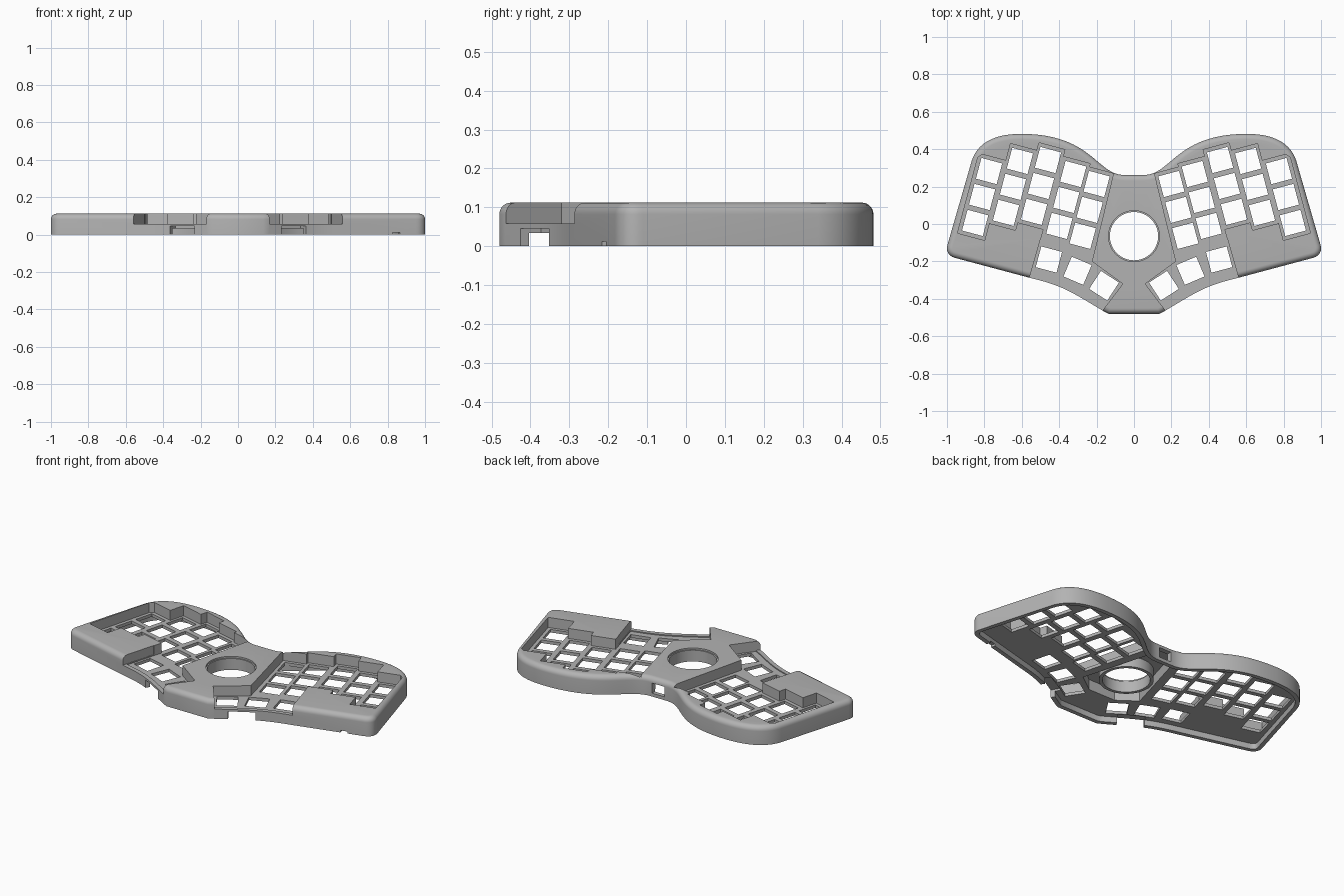
import bpy, bmesh
from math import sin, cos, pi, radians
from mathutils import Vector
from mathutils.geometry import interpolate_bezier

cube = bpy.data.objects.get("Cube")
if cube:
    bpy.data.objects.remove(cube, do_unlink=True)

HEIGHT, ROUND, FLOOR, LIP, UNDER = 0.112, 0.03, 0.052, 0.058, 0.034
TILT = radians(15)

grey = bpy.data.materials.new("light grey plastic")
grey.use_nodes = True
grey.diffuse_color = (0.45, 0.45, 0.45, 1)
grey.node_tree.nodes["Principled BSDF"].inputs["Base Color"].default_value = (0.45, 0.45, 0.45, 1)


# ---------- helpers ----------
def make_object(name, bm):
    mesh = bpy.data.meshes.new(name)
    bm.to_mesh(mesh)
    bm.free()
    mesh.materials.append(grey)
    ob = bpy.data.objects.new(name, mesh)
    bpy.context.collection.objects.link(ob)
    return ob


def loft(bm, rings):
    """Skin a stack of (points, height) rings, bottom first, and cap both ends."""
    base = rings[0][0]
    area = sum(p[0] * q[1] - q[0] * p[1] for p, q in zip(base, [*base[1:], base[0]]))
    step = 1 if area > 0 else -1
    loops = [[bm.verts.new((p[0], p[1], z)) for p in pts[::step]] for pts, z in rings]
    n = len(base)
    for a, b in zip(loops, loops[1:]):
        for i in range(n):
            j = (i + 1) % n
            bm.faces.new((a[i], a[j], b[j], b[i]))
    bm.faces.new(loops[0][::-1])
    bm.faces.new(loops[-1])


def prisms(name, polygons, z0, z1):
    bm = bmesh.new()
    for pts in polygons:
        loft(bm, [(pts, z0), (pts, z1)])
    return make_object(name, bm)


def cut(target, cutter):
    cutter.hide_render = True
    mod = target.modifiers.new("cut", 'BOOLEAN')
    mod.operation, mod.solver, mod.object = 'DIFFERENCE', 'EXACT', cutter
    bpy.context.view_layer.objects.active = target
    bpy.ops.object.modifier_apply(modifier=mod.name)
    bpy.data.objects.remove(cutter, do_unlink=True)


def flip(pts):
    return [Vector((-p[0], p[1])) for p in reversed(pts)]


def both(pts):
    return [pts, flip(pts)]


def inset(pts, d):
    """Move a clockwise outline inwards by d."""
    out = []
    for i, p in enumerate(pts):
        a = (p - pts[i - 1]).normalized()
        b = (pts[(i + 1) % len(pts)] - p).normalized()
        na, nb = Vector((a.y, -a.x)), Vector((b.y, -b.x))
        out.append(p + (na + nb) * (d / (1 + na.dot(nb))))
    return out


def rect(x, y, w, h, angle):
    c, s = cos(angle), sin(angle)
    return [(x + u * w * c - v * h * s, y + u * w * s + v * h * c)
            for u, v in ((-.5, -.5), (.5, -.5), (.5, .5), (-.5, .5))]


def circle(r, n=96):
    return [(r * cos(2 * pi * i / n), -0.065 + r * sin(2 * pi * i / n)) for i in range(n)]


def curve(a, b, c, d, n):
    return [p.to_2d() for p in interpolate_bezier(*(Vector((*q, 0)) for q in (a, b, c, d)), n)]


# ---------- outline ----------
half = curve((.05, .262), (.2, .26), (.22, .48), (.6, .482), 28)
half += curve((.6, .482), (.72, .482), (.83, .45), (.867, .34), 20)[1:]
half += curve((.997, -.11), (1.008, -.145), (.991, -.174), (.95, -.183), 10)
half += curve((.556, -.288), (.38, -.33), (.34, -.36), (.165, -.465), 14)
half += [Vector((.135, -.48))]
outline = half + flip(half)

# ---------- case body with rounded top edge ----------
rings = [(outline, 0), (outline, HEIGHT - ROUND)]
for k in range(1, 8):
    a = k / 7 * pi / 2
    rings.append((inset(outline, ROUND * (1 - cos(a))), HEIGHT - ROUND + ROUND * sin(a)))
bm = bmesh.new()
loft(bm, rings)
case = make_object("keyboard_case", bm)

# hollow underside, deeper below the middle island
cut(case, prisms("underside_cutter", [inset(outline, .025)], -.1, UNDER))
middle = [(.08, .232), (.2, -.19), (.09, -.27)]
cut(case, prisms("middle_cutter", [middle + flip(middle)], -.05, HEIGHT - .016))

# ---------- key wells ----------
right, up = Vector((cos(TILT), sin(TILT))), Vector((-sin(TILT), cos(TILT)))
tops = [Vector(p) for p in ((.2, .214), (.325, .267), (.46, .342), (.61, .337), (.775, .283))]
PITCH, EDGE, SIDE = .1435, .077, .073
# distance from each column centre to the step beside the next column
reach = [(b - a).dot(right) - SIDE for a, b in zip(tops, tops[1:])] + [EDGE]
well = []
for top, r in zip(tops[:-1], reach):
    well += [top - right * SIDE + up * EDGE, top + right * r + up * EDGE]
well += [tops[-1] + right * u + up * v for u, v in ((-SIDE, EDGE), (.058, EDGE), (EDGE, .055))]
for i in (4, 3, 2):
    low = tops[i] - up * (2 * PITCH + EDGE)
    well += [low + right * reach[i], low - right * SIDE]
well += [p for p in inset(outline, .025) if .165 < p.x < .56 and p.y < -.25]
well += [Vector(p) for p in ((.152, -.441), (.06, -.32), (.225, -.2))]
cut(case, prisms("well_cutter", both(well), FLOOR, .3))

# open the front wall above a low lip beside the thumb keys
opening = [(.06, -.32), (.2, -.504), (.58, -.36), (.5, -.08), (.225, -.2)]
cut(case, prisms("opening_cutter", both(opening), LIP, .31))

# ---------- key holes ----------
keys = [(*(top - up * PITCH * row), 15) for top in tops for row in range(3)]
keys += [(.455, -.19, 15), (.302, -.25, 23), (.16, -.33, 33)]
holes = []
for x, y, degrees in keys:
    holes += both(rect(x, y, .115, .115, radians(degrees)))
cut(case, prisms("key_hole_cutter", holes, .01, LIP + .02))

# ---------- wall slots: front pair, rear socket, small side notch ----------
cut(case, prisms("front_slot_cutter", both(rect(.295, -.385, .15, .11, radians(29))), -.1, .046))
cut(case, prisms("rear_socket_cutter", [rect(0, .26, .08, .14, 0)], .02, .08))
cut(case, prisms("side_notch_cutter", [rect(.845, -.205, .04, .08, TILT)], -.1, .012))

# ---------- ball opening and its collar ----------
cut(case, prisms("ball_cutter", [circle(.136)], -.1, .3))
collar = prisms("ball_collar", [circle(.148)], .035, HEIGHT - .01)
cut(collar, prisms("collar_cutter", [circle(.129)], -.1, .3))

# ---------- shading ----------
bpy.ops.object.select_all(action='DESELECT')
for ob in (case, collar):
    ob.select_set(True)
bpy.context.view_layer.objects.active = case
bpy.ops.object.shade_smooth_by_angle(angle=radians(30))
